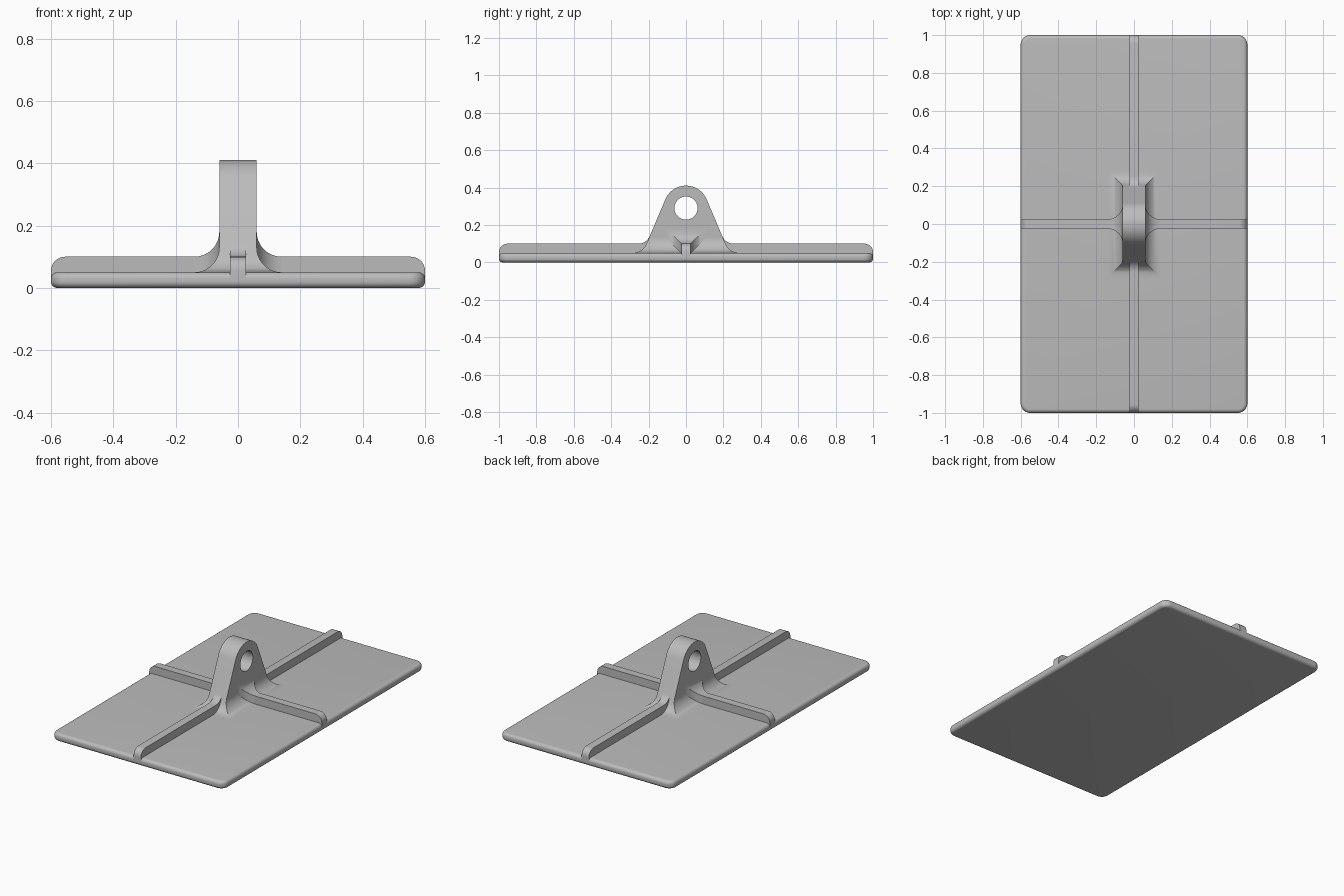
import bpy
import bmesh
from math import sin, cos, tan, pi, sqrt, radians, atan2

if "Cube" in bpy.data.objects:
    bpy.data.objects.remove(bpy.data.objects["Cube"], do_unlink=True)

GREY = (0.5, 0.5, 0.5, 1)
grey = bpy.data.materials.new("plain grey")
grey.use_nodes = True
grey.diffuse_color = GREY
grey.node_tree.nodes["Principled BSDF"].inputs["Base Color"].default_value = GREY

# Main sizes
HALF_X, HALF_Y, PLATE = 0.6, 1.0, 0.05
RIB_W, RIB_TOP, RIB_LOW, RIB_END = 0.025, 0.1, 0.025, 0.045
LUG_W, EYE_Z, EYE_R, HOLE_R = 0.06, 0.29, 0.12, 0.062
SLOPE = radians(23)          # lean of the lug flanks from vertical
FILLET = 0.08


def finish(name, mesh):
    obj = bpy.data.objects.new(name, mesh)
    bpy.context.collection.objects.link(obj)
    mesh.materials.clear()
    mesh.materials.append(grey)
    bpy.ops.object.select_all(action='DESELECT')
    obj.select_set(True)
    bpy.context.view_layer.objects.active = obj
    bpy.ops.object.shade_smooth_by_angle(angle=radians(30))
    return obj


def loft(name, rings):
    bm = bmesh.new()
    loops = [[bm.verts.new(p) for p in ring] for ring in rings]
    n = len(loops[0])
    for a, b in zip(loops, loops[1:]):
        for i in range(n):
            j = (i + 1) % n
            bm.faces.new((a[i], a[j], b[j], b[i]))
    bm.faces.new(loops[0])
    bm.faces.new(loops[-1])
    bmesh.ops.recalc_face_normals(bm, faces=bm.faces)
    mesh = bpy.data.meshes.new(name)
    bm.to_mesh(mesh)
    bm.free()
    return finish(name, mesh)


def extrude_profile(name, outlines, half_width, turn):
    curve = bpy.data.curves.new(name + " outline", 'CURVE')
    curve.dimensions, curve.fill_mode, curve.extrude = '2D', 'BOTH', half_width
    for outline in outlines:
        spline = curve.splines.new('POLY')
        spline.points.add(len(outline) - 1)
        for point, (u, v) in zip(spline.points, outline):
            point.co = (u, v, 0, 1)
        spline.use_cyclic_u = True
    temp = bpy.data.objects.new(name + " outline", curve)
    bpy.context.collection.objects.link(temp)
    bpy.context.view_layer.update()
    graph = bpy.context.evaluated_depsgraph_get()
    mesh = bpy.data.meshes.new_from_object(temp.evaluated_get(graph))
    bpy.data.objects.remove(temp, do_unlink=True)
    bm = bmesh.new()
    bm.from_mesh(mesh)
    bmesh.ops.remove_doubles(bm, verts=bm.verts, dist=1e-5)
    bmesh.ops.recalc_face_normals(bm, faces=bm.faces)
    bm.to_mesh(mesh)
    bm.free()
    obj = finish(name, mesh)
    obj.rotation_euler = (pi / 2, 0, turn)
    return obj


def arc(cu, cv, r, start, end, steps):
    angles = [start + (end - start) * i / steps for i in range(steps + 1)]
    return [(cu + r * cos(a), cv + r * sin(a)) for a in angles]


def mirrored(half):
    return half + [(-u, v) for u, v in reversed(half)]


# Base plate: rounded corners and softened rims
def plate_ring(inset, z):
    r = 0.05
    ring = []
    for k, (sx, sy) in enumerate([(1, 1), (-1, 1), (-1, -1), (1, -1)]):
        a = k * pi / 2
        ring += arc(sx * (HALF_X - r), sy * (HALF_Y - r), r - inset, a, a + pi / 2, 8)
    return [(x, y, z) for x, y in ring]


rim = 0.02
quarter = [i * pi / 12 for i in range(7)]
lower = [(rim * (1 - sin(a)), rim * (1 - cos(a))) for a in quarter]
upper = [(inset, PLATE - z) for inset, z in reversed(lower)]
loft("base_plate", [plate_ring(*p) for p in lower + upper])

# Cross rib, with rounded ends
end = [(HALF_X, RIB_LOW)] + arc(HALF_X - RIB_END, RIB_TOP - RIB_END, RIB_END, 0, pi / 2, 8)
extrude_profile("cross_rib", [mirrored(end)], RIB_W, 0)


# Flank of the lug: distance from centre at a height
def flank(z):
    return EYE_R * cos(SLOPE) + (EYE_Z + EYE_R * sin(SLOPE) - z) * tan(SLOPE)


def flank_fillet(floor, r):
    """Arc from the floor up to where it meets the sloped flank."""
    turn = pi / 2 - SLOPE
    u = flank(floor) + r * tan(turn / 2)
    return arc(u, floor + r, r, -pi / 2, -pi / 2 - turn, 10)


# Long rib, sweeping up into the lug at the middle
end = [(HALF_Y, RIB_LOW)] + arc(HALF_Y - RIB_END, RIB_TOP - RIB_END, RIB_END, 0, pi / 2, 8)
extrude_profile("long_rib", [mirrored(end + flank_fillet(RIB_TOP, 0.065))], RIB_W, pi / 2)

# Upright lug with a round eye
side = [(flank(0.03), 0.03)] + arc(0, EYE_Z, EYE_R, SLOPE, pi / 2, 14)
eye = arc(0, EYE_Z, HOLE_R, 0, 2 * pi, 48)[:-1]
extrude_profile("lug", [mirrored(side)[:len(side)] + mirrored(side)[len(side) + 1:], eye],
                LUG_W, pi / 2)


# Flared skirt where the lug meets the plate
def spread(d):
    """Concave fillet: rise at distance d from a wall."""
    return FILLET - sqrt(max(0, FILLET ** 2 - (FILLET - d) ** 2))


def skirt_reach(z):
    r, turn = FILLET, pi / 2 - SLOPE
    if z > PLATE + r * (1 - cos(turn)):
        return flank(z)
    return flank(PLATE) + r * tan(turn / 2) - sqrt(max(0, r * r - (PLATE + r - z) ** 2))


def skirt_ring(z, drop=0):
    x, y = LUG_W + spread(z - PLATE), skirt_reach(z)
    return [(x, y, z - drop), (-x, y, z - drop), (-x, -y, z - drop), (x, -y, z - drop)]


heights = [PLATE + FILLET * (1 - cos(i * pi / 24)) for i in range(13)]
loft("lug_skirt", [skirt_ring(PLATE, 0.01)] + [skirt_ring(z) for z in heights])

# Flared roots where the cross rib meets the lug
for s, label in ((1, "left"), (-1, "right")):
    rings = []
    for i in range(13):
        d = FILLET * (1 - cos(i * pi / 24))
        x, w, top = s * (LUG_W + d), RIB_W + spread(d), RIB_TOP + spread(d)
        rings.append([(x, w, 0.04), (x, w, top), (x, -w, top), (x, -w, 0.04)])
    loft(label + "_rib_root", rings)
